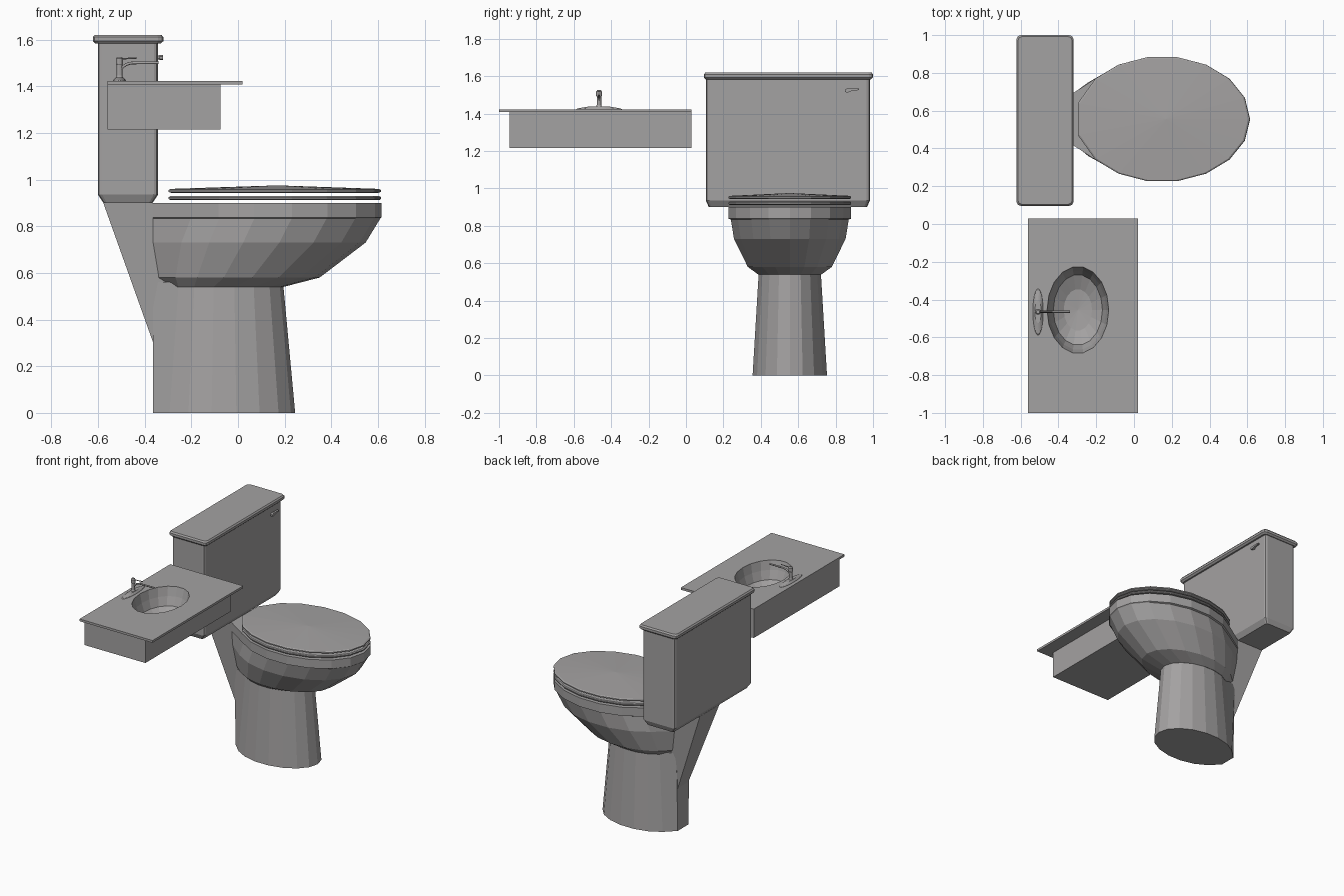
import bpy, bmesh, math
from mathutils import Vector

if "Cube" in bpy.data.objects:
    bpy.data.objects.remove(bpy.data.objects["Cube"])

grey = bpy.data.materials.new("warm grey")
grey.diffuse_color = (0.37, 0.36, 0.36, 1)
grey.use_nodes = True
grey.node_tree.nodes["Principled BSDF"].inputs["Base Color"].default_value = grey.diffuse_color
CY = 0.555   # centre line of the toilet


def loft(name, rings, apex=None, closed=False):
    """Skin equal-length rings of points; ends capped, or joined into a loop."""
    bm = bmesh.new()
    vs = [[bm.verts.new(p) for p in r] for r in rings]
    n = len(vs[0])
    pairs = list(zip(vs, vs[1:]))
    if closed:
        pairs.append((vs[-1], vs[0]))
    for a, b in pairs:
        for i in range(n):
            j = (i + 1) % n
            bm.faces.new((a[i], a[j], b[j], b[i]))
    if not closed:
        bm.faces.new(vs[0][::-1])
        if apex:
            tip = bm.verts.new(apex)
            for i in range(n):
                bm.faces.new((vs[-1][i], vs[-1][(i + 1) % n], tip))
        else:
            bm.faces.new(vs[-1])
    bmesh.ops.recalc_face_normals(bm, faces=bm.faces)
    me = bpy.data.meshes.new(name)
    bm.to_mesh(me)
    bm.free()
    me.materials.append(grey)
    ob = bpy.data.objects.new(name, me)
    bpy.context.collection.objects.link(ob)
    return ob


def ellipse(cx, cy, a, b, z, n=18):
    return [(cx + a * math.cos(2 * math.pi * i / n),
             cy + b * math.sin(2 * math.pi * i / n), z) for i in range(n)]


def egg(z, cx, a, b, back, hw, last=140):
    """Ellipse cut by a flat back edge of half width hw."""
    pts = [(cx + a * math.cos(math.radians(t)),
            CY + b * math.sin(math.radians(t)), z)
           for t in range(-last, last + 1, 20)]
    return pts + [(back, CY + hw, z), (back, CY - hw, z)]


def scaled(ring, s, z, c=(0.15, CY)):
    return [(c[0] + (x - c[0]) * s, c[1] + (y - c[1]) * s, z) for x, y, _ in ring]


def rect(x0, x1, y0, y1, z, r=0.0):
    """Rectangle with corners rounded by two segments."""
    if r == 0:
        return [(x0, y0, z), (x1, y0, z), (x1, y1, z), (x0, y1, z)]
    pts = []
    for cx, cy, s in ((x1 - r, y1 - r, 0), (x0 + r, y1 - r, 90),
                      (x0 + r, y0 + r, 180), (x1 - r, y0 + r, 270)):
        for d in (0, 45, 90):
            t = math.radians(s + d)
            pts.append((cx + r * math.cos(t), cy + r * math.sin(t), z))
    return pts


def tube(name, pts, r):
    """Thin round rod along a smooth path."""
    cu = bpy.data.curves.new(name, 'CURVE')
    cu.dimensions = '3D'
    cu.bevel_depth = r
    cu.bevel_resolution = 2
    cu.use_fill_caps = True
    sp = cu.splines.new('POLY')
    sp.points.add(len(pts) - 1)
    for p, co in zip(sp.points, pts):
        p.co = (*co, 1)
    cu.materials.append(grey)
    ob = bpy.data.objects.new(name, cu)
    bpy.context.collection.objects.link(ob)
    bpy.ops.object.select_all(action='DESELECT')
    ob.select_set(True)
    bpy.context.view_layer.objects.active = ob
    bpy.ops.object.convert(target='MESH')


# pedestal and the sloping support under the tank
loft("pedestal", [egg(0, -0.06, 0.305, 0.202, -0.365, 0.06),
                  egg(0.56, -0.06, 0.253, 0.168, -0.365, 0.075)])
loft("tank_support", [rect(-0.365, -0.3, CY - 0.06, CY + 0.06, 0.305),
                      rect(-0.577, -0.3, CY - 0.11, CY + 0.11, 0.899)])

# bowl: outside from the bottom up, over the rim, then down the hollow
rim = egg(0.90, 0.15, 0.465, 0.333, -0.365, 0.11)
loft("bowl", [egg(0.54, -0.06, 0.255, 0.172, -0.30, 0.06),
              egg(0.58, 0.0, 0.35, 0.228, -0.355, 0.07),
              egg(0.73, 0.10, 0.447, 0.303, -0.365, 0.095),
              egg(0.833, 0.15, 0.46, 0.32, -0.365, 0.105),
              egg(0.838, 0.15, 0.465, 0.333, -0.365, 0.11),
              rim, scaled(rim, 0.78, 0.90), scaled(rim, 0.7, 0.78),
              scaled(rim, 0.4, 0.66)])

# seat ring and domed lid, with thin gaps between them
outline = egg(0, 0.15, 0.463, 0.333, -0.297, 0.085, last=140)
loft("seat", [scaled(outline, 0.985, 0.912), scaled(outline, 1, 0.917),
              scaled(outline, 1, 0.924), scaled(outline, 0.985, 0.929),
              scaled(outline, 0.7, 0.929), scaled(outline, 0.7, 0.912)], closed=True)
loft("lid", [scaled(outline, 0.975, 0.943), scaled(outline, 1, 0.947),
             scaled(outline, 1, 0.955), scaled(outline, 0.98, 0.960)],
     apex=(0.17, CY, 0.975))

# tank with chamfered bottom, and its cover
loft("tank", [rect(-0.577, -0.366, 0.122, 0.968, 0.90, 0.015),
              rect(-0.60, -0.343, 0.106, 0.983, 0.935, 0.018),
              rect(-0.60, -0.343, 0.106, 0.983, 1.59, 0.018)])
loft("tank_cover", [rect(-0.61, -0.332, 0.106, 0.989, 1.582, 0.02),
                    rect(-0.622, -0.32, 0.096, 1.0, 1.593, 0.022),
                    rect(-0.622, -0.32, 0.096, 1.0, 1.610, 0.022),
                    rect(-0.614, -0.328, 0.104, 0.992, 1.62, 0.02)])

# flush lever on the tank front: pivot and tapered handle
tube("flush_pivot", [(-0.35, 0.867, 1.523), (-0.325, 0.867, 1.523)], 0.008)
loft("flush_lever", [[(x, y, zc - h), (x + 0.014, y, zc - h),
                      (x + 0.014, y, zc + h), (x, y, zc + h)]
                     for x, y, zc, h in ((-0.336, 0.85, 1.522, 0.006),
                                         (-0.336, 0.862, 1.523, 0.011),
                                         (-0.336, 0.885, 1.527, 0.007),
                                         (-0.336, 0.925, 1.53, 0.004))])

# counter top and cabinet, both hollowed by the basin shape
top = loft("counter_top", [rect(-0.56, 0.02, -1, 0.03, 1.407),
                           rect(-0.56, 0.02, -1, 0.03, 1.423)])
box = loft("cabinet", [rect(-0.56, -0.075, -0.945, 0.03, 1.215),
                       rect(-0.56, -0.075, -0.945, 0.03, 1.407)])
SX, SY = -0.297, -0.455
cutter = loft("basin_cutter", [ellipse(SX, SY, 0.165, 0.232, 1.45),
                               ellipse(SX, SY, 0.163, 0.230, 1.42),
                               ellipse(SX, SY, 0.150, 0.212, 1.36),
                               ellipse(SX, SY, 0.130, 0.187, 1.30),
                               ellipse(SX, SY, 0.075, 0.11, 1.265)],
              apex=(SX, SY, 1.255))
cutter.hide_render = True
for ob in (top, box):
    mod = ob.modifiers.new("basin", 'BOOLEAN')
    mod.operation = 'DIFFERENCE'
    mod.solver = 'EXACT'
    mod.object = cutter
    bpy.context.view_layer.objects.active = ob
    bpy.ops.object.modifier_apply(modifier=mod.name)
bpy.data.objects.remove(cutter)

# tap: oval base, stem, curved spout and top lever
FX, FY = -0.508, -0.465
loft("tap_base", [ellipse(FX, FY, 0.028, 0.125, 1.422),
                  ellipse(FX, FY, 0.026, 0.118, 1.427),
                  ellipse(FX, FY, 0.017, 0.06, 1.437)])
loft("tap_stem", [ellipse(FX, FY, r, r, z, 12) for r, z in
                  ((0.018, 1.43), (0.012, 1.445), (0.012, 1.49),
                   (0.015, 1.495), (0.015, 1.518), (0.009, 1.526))])
spout = [(FX + 0.06 * (1 - math.cos(t)), FY, 1.45 + 0.05 * math.sin(t))
         for t in (math.radians(d) for d in range(15, 91, 15))]
tube("tap_spout", spout + [(-0.34, FY, 1.501)], 0.006)
tube("tap_lever", [(FX, FY, 1.517), (-0.432, FY, 1.521)], 0.003)
